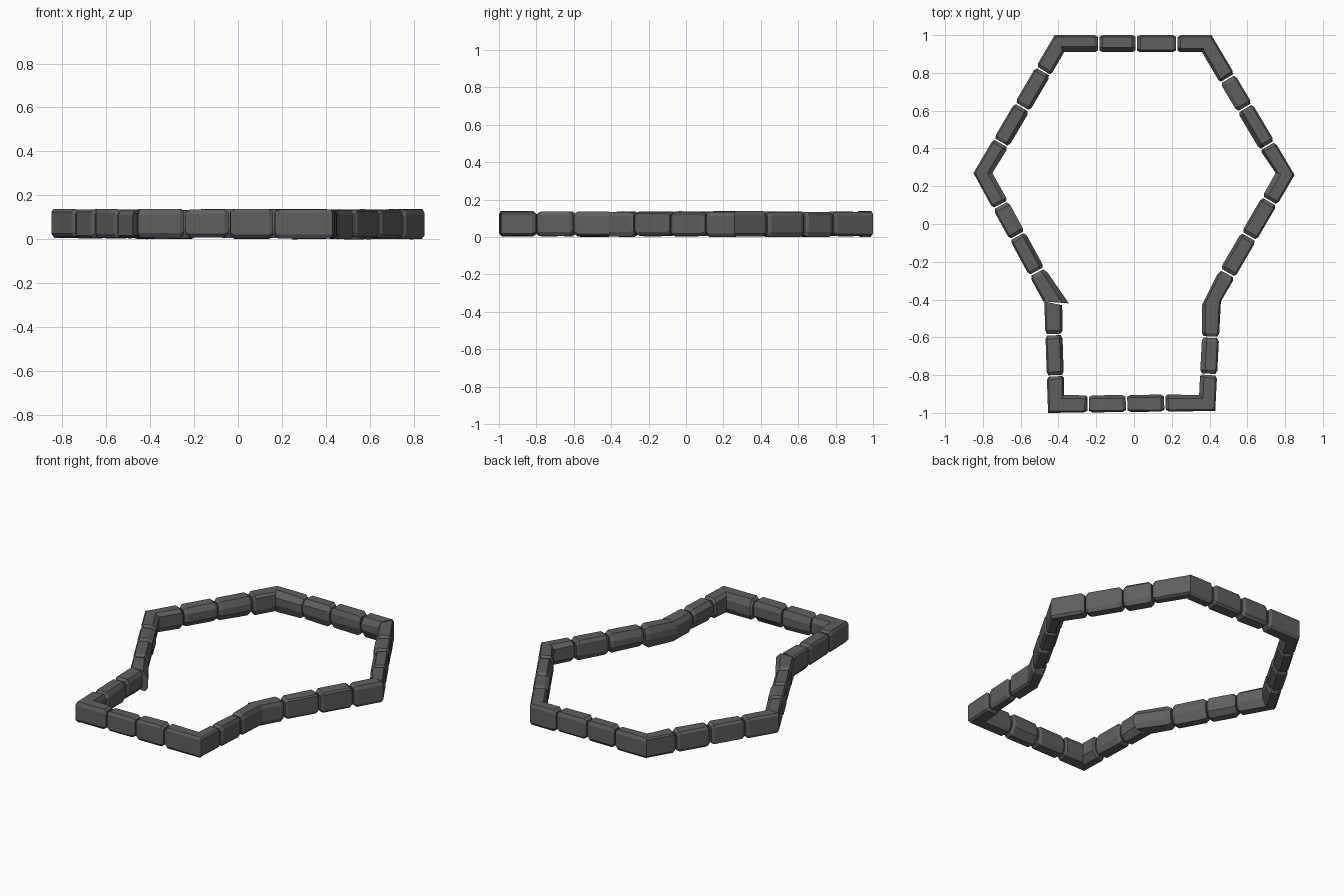
import bpy, bmesh, random
from mathutils import Vector

if "Cube" in bpy.data.objects:
    bpy.data.objects.remove(bpy.data.objects["Cube"])

random.seed(4)
stone = bpy.data.materials.new("dark grey stone")
stone.diffuse_color = (0.115, 0.115, 0.115, 1)
stone.use_nodes = True
stone.node_tree.nodes["Principled BSDF"].inputs["Base Color"].default_value = stone.diffuse_color

# Sides, clockwise: outer start/end, inner start/end, seam fractions
SIDES = [
    ((-.42, 1), (.41, 1), (-.37, .91), (.36, .91), (.28, .52, .78)),
    ((.41, 1), (.85, .26), (.36, .91), (.75, .27), (.28, .49, .76)),
    ((.85, .26), (.46, -.41), (.75, .27), (.36, -.43), (.24, .52, .81)),
    ((.46, -.41), (.43, -.99), (.36, -.43), (.345, -.905), (.33, .67)),
    ((.43, -.99), (-.455, -1), (.345, -.905), (-.37, -.905), (.30, .53, .76)),
    ((-.455, -1), (-.475, -.41), (-.37, -.905), (-.38, -.43), (.33, .70)),
    ((-.48, -.41), (-.85, .27), (-.345, -.42), (-.75, .27), (.20, .48, .72)),
    ((-.85, .27), (-.42, 1), (-.75, .27), (-.37, .91), (.25, .51, .77)),
]
WIDTH = 0.09


def j(amount):
    return random.uniform(-amount, amount)


def profile():
    """Roughly hewn cross-section: u runs outer to inner, then height."""
    bottom, top = random.uniform(0, .01), .136 + j(.003)
    return [(0, .022 + j(.006)), (0, .118 + j(.008)), (.1, top),
            (.78 + j(.12), top), (1, .105 + j(.014)), (1, .045 + j(.012)),
            (.72 + j(.12), bottom), (.14, bottom)]


def block(name, o0, o1, i0, i1, start_corner, end_corner):
    """One stone with chamfered ends, except where it meets a corner."""
    bm = bmesh.new()
    length = (o1 - o0).length
    prof = profile()
    rings = []
    c0, c1 = .022 / length, 1 - .022 / length
    stations = [(0.004 / length * (not start_corner), 1 if start_corner else .80)]
    if not start_corner:
        stations.append((c0, 1))
    if not end_corner:
        stations.append((c1, 1))
    stations.append((1 - .004 / length * (not end_corner), 1 if end_corner else .80))
    for t, s in stations:
        o, i = o0.lerp(o1, t), i0.lerp(i1, t)
        ring = []
        for u, z in prof:
            uu = .5 + (u - .5) * s
            zz = .069 + (z - .069) * s
            if s == 1 and u > .5:
                zz += j(.004)
            p = o.lerp(i, uu)
            ring.append(bm.verts.new((p.x, p.y, max(0, min(.138, zz)))))
        rings.append(ring)
    n = len(prof)
    for a, b in zip(rings, rings[1:]):
        for k in range(n):
            bm.faces.new((a[k], a[(k + 1) % n], b[(k + 1) % n], b[k]))
    bm.faces.new(rings[0])
    bm.faces.new(rings[-1])
    bmesh.ops.recalc_face_normals(bm, faces=bm.faces)
    mesh = bpy.data.meshes.new(name)
    bm.to_mesh(mesh)
    bm.free()
    mesh.materials.append(stone)
    bpy.context.collection.objects.link(bpy.data.objects.new(name, mesh))


# Lay the stones along each side of the ring
for s, (oa, ob, ia, ib, seams) in enumerate(SIDES):
    oa, ob, ia, ib = map(Vector, (oa, ob, ia, ib))
    d = (ob - oa).normalized()
    inward = Vector((d.y, -d.x))
    cuts = [(oa, ia)]
    for t in seams:
        p = oa.lerp(ob, t)
        cuts.append((p, p + inward * WIDTH))
    cuts.append((ob, ib))
    last = len(cuts) - 2
    for k in range(last + 1):
        (o0, i0), (o1, i1) = cuts[k], cuts[k + 1]
        block(f"border_stone_{s + 1}_{k + 1}", o0, o1, i0, i1, k == 0, k == last)
